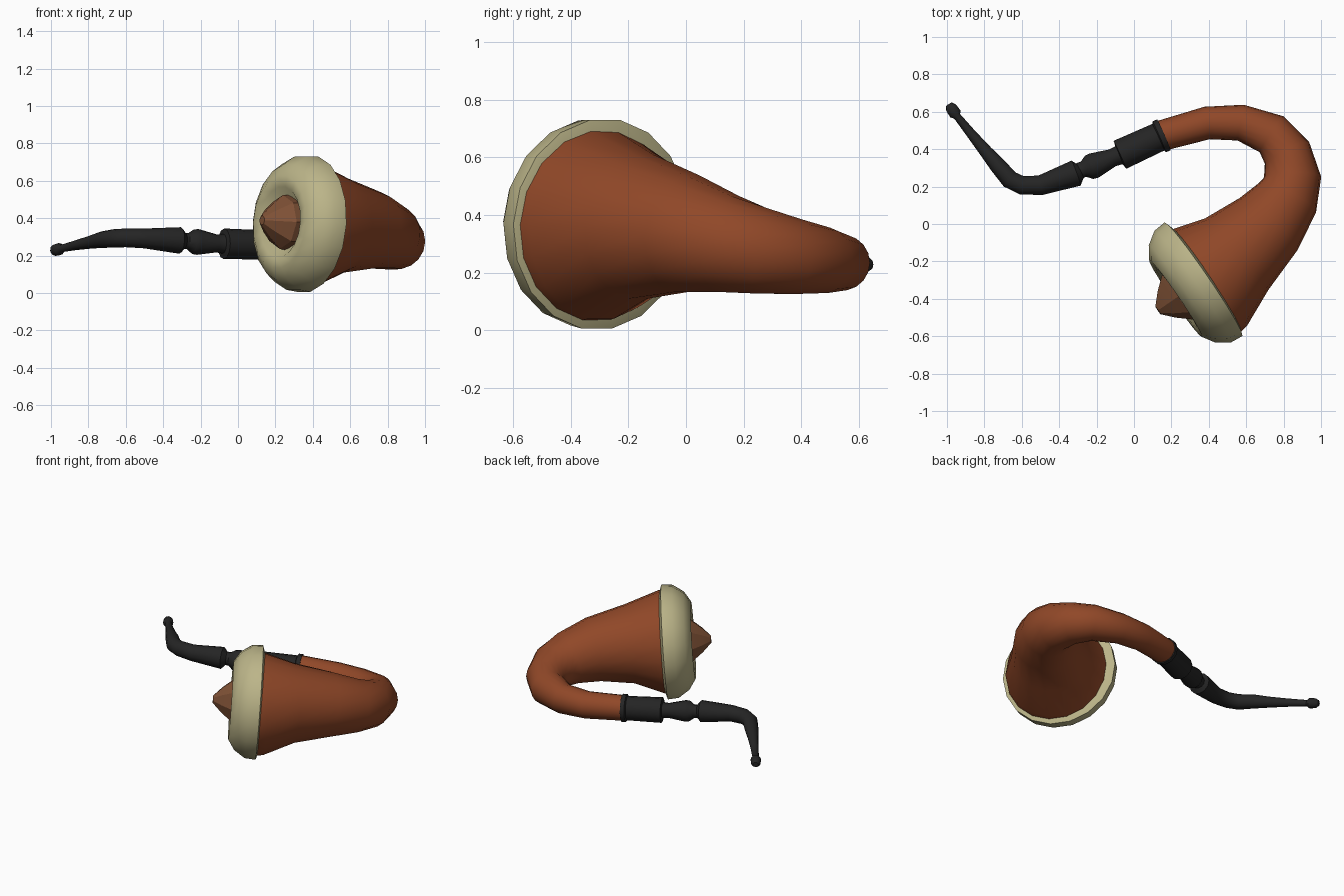
import bpy, bmesh, math
from mathutils import Vector

if "Cube" in bpy.data.objects:
    bpy.data.objects.remove(bpy.data.objects["Cube"])


def material(name, rgb):
    m = bpy.data.materials.new(name)
    m.diffuse_color = (*rgb, 1)
    m.use_nodes = True
    m.node_tree.nodes["Principled BSDF"].inputs["Base Color"].default_value = m.diffuse_color
    return m


def sweep(name, sections, sides, mat, angle=40):
    """Loft round sections (x, y, z, radius) along their own path, with closed ends."""
    pts = [Vector(s[:3]) for s in sections]
    bm = bmesh.new()
    rings = []
    for i, s in enumerate(sections):
        tan = (pts[min(i + 1, len(pts) - 1)] - pts[max(i - 1, 0)]).normalized()
        side = tan.cross(Vector((0, 0, 1))).normalized()
        up = side.cross(tan)
        ring = []
        for k in range(sides):
            a = 2 * math.pi * k / sides
            ring.append(bm.verts.new(pts[i] + s[3] * (math.cos(a) * side + math.sin(a) * up)))
        rings.append(ring)
    for a, b in zip(rings, rings[1:]):
        for k in range(sides):
            j = (k + 1) % sides
            bm.faces.new((a[k], a[j], b[j], b[k]))
    bm.faces.new(rings[0])
    bm.faces.new(rings[-1])
    bmesh.ops.recalc_face_normals(bm, faces=bm.faces)
    mesh = bpy.data.meshes.new(name)
    bm.to_mesh(mesh)
    bm.free()
    ob = bpy.data.objects.new(name, mesh)
    bpy.context.collection.objects.link(ob)
    mesh.materials.append(mat)
    bpy.ops.object.select_all(action='DESELECT')
    ob.select_set(True)
    bpy.context.view_layer.objects.active = ob
    bpy.ops.object.shade_smooth_by_angle(angle=math.radians(angle))
    return ob


def turned(name, profile, sides, mat, angle=40):
    """Turn a profile of (distance, radius) about the bowl axis."""
    # a common straight axis keeps every ring parallel, even where the profile doubles back
    ob = sweep(name, [(i * 1.0, 0, 0, p[1]) for i, p in enumerate(profile)], sides, mat, angle)
    q = BOWL_AXIS.to_track_quat('X', 'Z')
    for v in ob.data.vertices:
        d = profile[round(v.co.x)][0]
        v.co = BOWL_CENTRE + q @ Vector((d, v.co.y, v.co.z))
    bm = bmesh.new()
    bm.from_mesh(ob.data)
    for e in bm.edges:
        e.smooth = True
    bmesh.ops.recalc_face_normals(bm, faces=bm.faces)
    bm.to_mesh(ob.data)
    bm.free()
    bpy.ops.object.shade_smooth_by_angle(angle=math.radians(angle))
    return ob


BOWL_CENTRE = Vector((0.372, -0.295, 0.368))
BOWL_AXIS = Vector((-0.825, -0.565, 0.07)).normalized()

gourd_brown = material("gourd brown", (0.28, 0.064, 0.021))
cream = material("cream", (0.50, 0.46, 0.25))
black = material("black", (0.018, 0.018, 0.018))
tobacco_brown = material("tobacco brown", (0.21, 0.082, 0.036))

# Curved gourd body, from the wide bowl to the narrow shank
sweep("gourd_body", [
    (0.360, -0.315, 0.367, 0.338), (0.395, -0.290, 0.365, 0.33),
    (0.55, -0.16, 0.36, 0.255), (0.72, 0.00, 0.335, 0.208),
    (0.82, 0.14, 0.30, 0.172), (0.848, 0.25, 0.277, 0.153),
    (0.818, 0.38, 0.255, 0.132), (0.735, 0.48, 0.243, 0.115),
    (0.57, 0.542, 0.235, 0.097), (0.39, 0.54, 0.24, 0.088),
    (0.15, 0.473, 0.257, 0.082)], 18, gourd_brown, 60)

# Rounded cap with a hollow in the middle
turned("bowl_cap", [(-0.015, 0.32), (0.0, 0.368), (0.07, 0.362), (0.14, 0.315),
                    (0.182, 0.25), (0.178, 0.19), (0.12, 0.13)], 18, cream, 60)

# Pointed filling that rises from the hollow
turned("tobacco_mound", [(0.10, 0.15), (0.17, 0.145), (0.24, 0.085), (0.296, 0.025)],
       8, tobacco_brown, 30)

# Stem with collar, bead, bend and lip
sweep("mouth_stem", [
    (0.160, 0.477, 0.257, 0.090), (0.135, 0.466, 0.258, 0.090),
    (0.130, 0.464, 0.258, 0.078), (-0.075, 0.370, 0.263, 0.082),
    (-0.080, 0.368, 0.263, 0.052), (-0.115, 0.354, 0.265, 0.048),
    (-0.215, 0.312, 0.273, 0.069), (-0.240, 0.303, 0.274, 0.066),
    (-0.270, 0.293, 0.277, 0.043), (-0.290, 0.285, 0.279, 0.044),
    (-0.310, 0.272, 0.281, 0.071), (-0.50, 0.207, 0.292, 0.053),
    (-0.60, 0.207, 0.295, 0.05), (-0.665, 0.238, 0.292, 0.049),
    (-0.73, 0.315, 0.285, 0.044), (-0.79, 0.385, 0.272, 0.035),
    (-0.87, 0.482, 0.255, 0.026), (-0.945, 0.575, 0.238, 0.020),
    (-0.955, 0.589, 0.235, 0.033), (-0.978, 0.622, 0.229, 0.031),
    (-0.989, 0.640, 0.227, 0.018)], 12, black)
